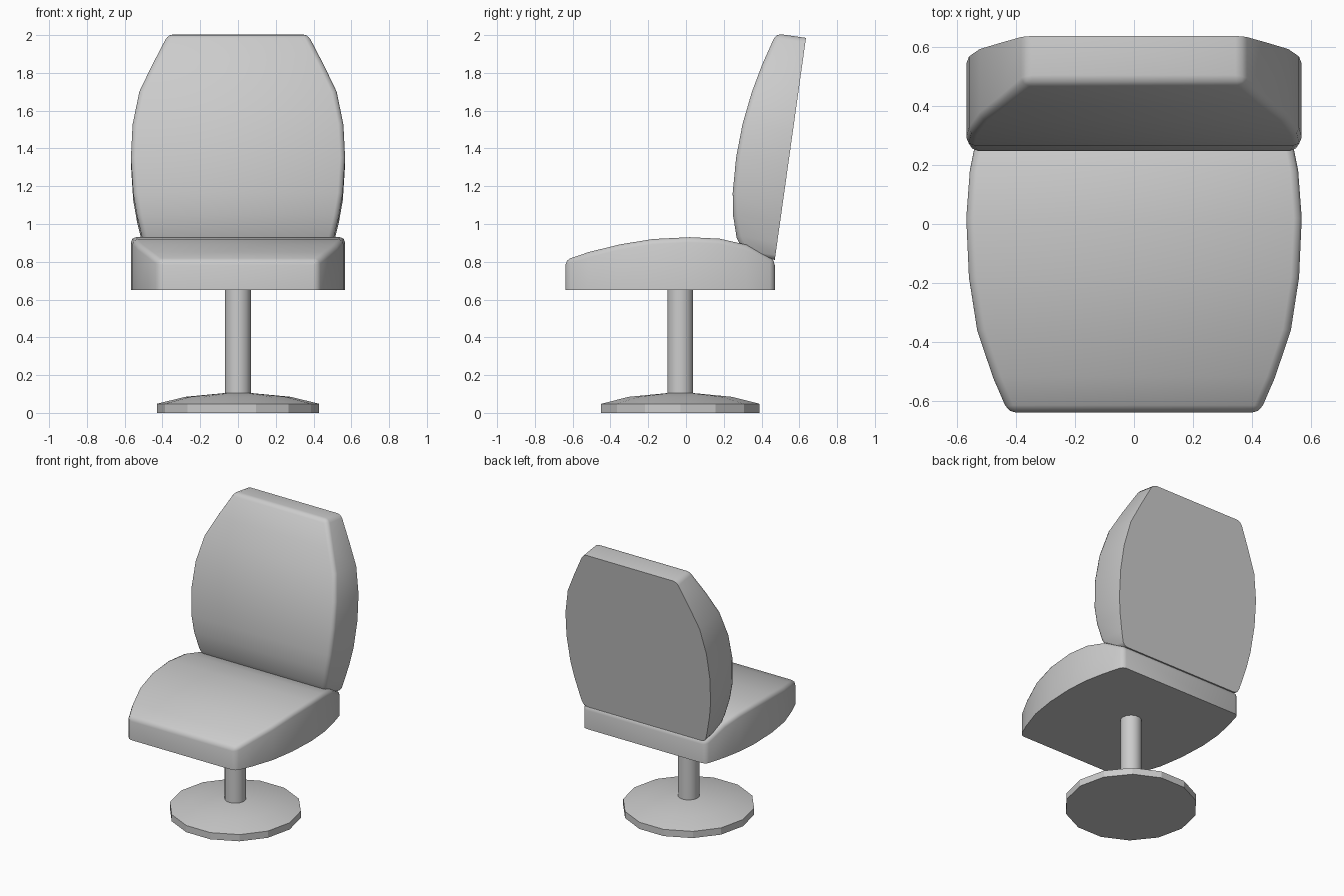
import bpy, bmesh, math
from mathutils import Matrix

if "Cube" in bpy.data.objects:
    bpy.data.objects.remove(bpy.data.objects["Cube"])


def finish(name, bm, angle):
    bmesh.ops.recalc_face_normals(bm, faces=bm.faces)
    mesh = bpy.data.meshes.new(name)
    bm.to_mesh(mesh)
    bm.free()
    ob = bpy.data.objects.new(name, mesh)
    bpy.context.collection.objects.link(ob)
    bpy.ops.object.select_all(action='DESELECT')
    ob.select_set(True)
    bpy.context.view_layer.objects.active = ob
    bpy.ops.object.shade_smooth_by_angle(angle=math.radians(angle))
    return ob


def cushion(name, stations, matrix):
    """Loft box sections (position, half width, thickness), flat underside, soft upper edges."""
    bm = bmesh.new()
    rings = [[bm.verts.new(p) for p in ((-w, t, 0), (w, t, 0), (w, t, h), (-w, t, h))]
             for t, w, h in stations]
    for a, b in zip(rings, rings[1:]):
        for i in range(4):
            j = (i + 1) % 4
            bm.faces.new((a[i], a[j], b[j], b[i]))
    bm.faces.new(rings[0])
    bm.faces.new(rings[-1])
    bmesh.ops.recalc_face_normals(bm, faces=bm.faces)
    # Round the upper rim and the four upright corners
    rim = [e for a, b in zip(rings, rings[1:]) for i in (2, 3)
           for e in a[i].link_edges if e.other_vert(a[i]) is b[i]]
    for r in (rings[0], rings[-1]):
        for i in (1, 2, 3):
            v, u = r[i], r[(i + 1) % 4]
            rim += [e for e in v.link_edges if e.other_vert(v) is u]
    bmesh.ops.bevel(bm, geom=rim, offset=0.027, offset_type='OFFSET', segments=2,
                    profile=0.5, affect='EDGES', clamp_overlap=True)
    bm.transform(matrix)
    return finish(name, bm, 50)


def lathe(name, profile, sides, y, angle):
    bm = bmesh.new()
    rings = [[bm.verts.new((r * math.cos(2 * math.pi * k / sides),
                            y + r * math.sin(2 * math.pi * k / sides), z))
              for k in range(sides)] for r, z in profile]
    for a, b in zip(rings, rings[1:]):
        for i in range(sides):
            j = (i + 1) % sides
            bm.faces.new((a[i], a[j], b[j], b[i]))
    bm.faces.new(rings[0])
    bm.faces.new(rings[-1])
    return finish(name, bm, angle)


# Floor plate and column
lathe("base_plate", [(0.43, 0), (0.43, 0.048), (0.28, 0.085), (0.07, 0.105)], 14, -0.03, 20)
lathe("column", [(0.07, 0.09), (0.07, 0.66)], 14, -0.03, 40)

# Seat cushion
cushion("seat", [(-0.638, 0.425, 0.16), (-0.52, 0.476, 0.20), (-0.36, 0.53, 0.24),
                 (-0.18, 0.558, 0.27), (0.02, 0.567, 0.28), (0.18, 0.555, 0.272),
                 (0.32, 0.527, 0.24), (0.47, 0.485, 0.16)],
        Matrix.Translation((0, 0, 0.65)))

# Reclined backrest
cushion("backrest", [(0, 0.482, 0.16), (0.09, 0.507, 0.217), (0.205, 0.535, 0.252),
                     (0.32, 0.555, 0.27), (0.51, 0.567, 0.278), (0.69, 0.558, 0.269),
                     (0.87, 0.522, 0.243), (1.015, 0.455, 0.21), (1.187, 0.37, 0.16)],
        Matrix.Translation((0, 0.47, 0.81)) @ Matrix.Rotation(math.radians(82), 4, 'X'))
